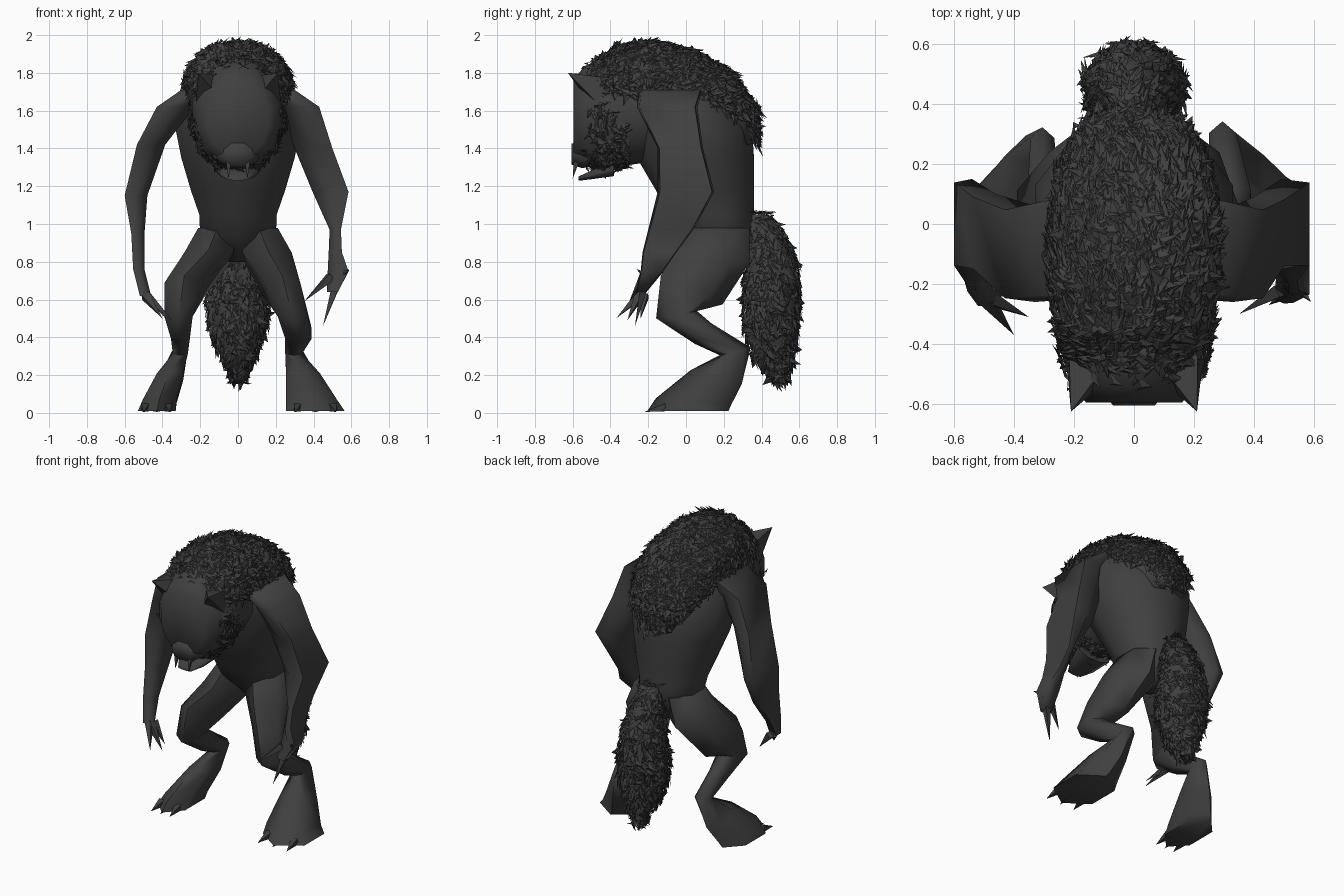
import bpy, bmesh, math, random
from mathutils import Vector

if "Cube" in bpy.data.objects:
    bpy.data.objects.remove(bpy.data.objects["Cube"])

random.seed(4)
hide = bpy.data.materials.new("dark_grey_hide")
hide.diffuse_color = (0.05, 0.05, 0.05, 1)
hide.use_nodes = True
hide.node_tree.nodes["Principled BSDF"].inputs["Base Color"].default_value = hide.diffuse_color


def finish(name, bm, smooth=True):
    bmesh.ops.recalc_face_normals(bm, faces=bm.faces)
    me = bpy.data.meshes.new(name)
    bm.to_mesh(me)
    bm.free()
    ob = bpy.data.objects.new(name, me)
    bpy.context.collection.objects.link(ob)
    me.materials.append(hide)
    if smooth:
        bpy.ops.object.select_all(action='DESELECT')
        ob.select_set(True)
        bpy.context.view_layer.objects.active = ob
        bpy.ops.object.shade_smooth_by_angle(angle=math.radians(75))
    return ob


def loft(name, rings, n=8, side=1, flat_outside=False):
    """Skin through ellipses: x, y, z, half width, half depth, tilt about x in degrees."""
    bm = bmesh.new()
    loops = []
    for x, y, z, a, b, tilt in rings:
        t = math.radians(tilt)
        loop = []
        for i in range(n):
            u = 2 * math.pi * (i + 0.5) / n
            s = b * math.sin(u)
            if flat_outside and math.cos(u) > .1:
                s = math.copysign(b * .92, s)
            loop.append(bm.verts.new((side * (x + a * math.cos(u) / math.cos(math.pi / n)),
                                      y + s * math.cos(t), max(0, z + s * math.sin(t)))))
        loops.append(loop)
    for p, q in zip(loops, loops[1:]):
        for i in range(n):
            j = (i + 1) % n
            bm.faces.new((p[i], p[j], q[j], q[i]))
    bm.faces.new(loops[0])
    bm.faces.new(loops[-1])
    return finish(name, bm)


def spike(name, base, tip, r, n=4):
    """Pointed claw, ear or tooth from base to tip."""
    base, tip = Vector(base), Vector(tip)
    d = (tip - base).normalized()
    s = d.orthogonal().normalized()
    c = d.cross(s)
    bm = bmesh.new()
    ring = [bm.verts.new(base + r * (s * math.cos(2 * math.pi * i / n)
                                     + c * math.sin(2 * math.pi * i / n))) for i in range(n)]
    top = bm.verts.new(tip)
    for i in range(n):
        bm.faces.new((ring[i], ring[(i + 1) % n], top))
    bm.faces.new(ring)
    return finish(name, bm, False)


def fur(name, ob, count, flow, size, keep=lambda p, nrm: True):
    """Scatter ragged pointed tufts over a surface, combed along flow."""
    bm = bmesh.new()
    tris = []
    me = ob.data
    me.calc_loop_triangles()
    for t in me.loop_triangles:
        a, b, c = (me.vertices[i].co for i in t.vertices)
        if keep((a + b + c) / 3, t.normal):
            tris.append((a, b, c, t.normal.copy(), t.area))
    for a, b, c, nrm, _ in random.choices(tris, [t[4] for t in tris], k=count):
        u, v = random.random(), random.random()
        if u + v > 1:
            u, v = 1 - u, 1 - v
        p = a + (b - a) * u + (c - a) * v
        d = Vector(flow) + Vector([random.uniform(-1, 1) for _ in range(3)])
        d = (d - nrm * d.dot(nrm)).normalized()
        s = nrm.cross(d) * size * random.uniform(.3, .55)
        tip = p + d * size * random.uniform(.7, 1.4) + nrm * size * random.uniform(.1, .45)
        mid = p + d * size * .35 + nrm * size * .25
        v0, v1, v2, v3 = (bm.verts.new(k) for k in (p - s, mid - s * .2, p + s, tip))
        bm.faces.new((v0, v1, v3))
        bm.faces.new((v1, v2, v3))
    return finish(name, bm, False)


# Hunched body
loft("torso", [(0, .20, .80, .05, .10, 0), (0, .17, .93, .20, .19, 0),
               (0, .13, 1.05, .205, .23, 0), (0, .10, 1.18, .25, .26, 0),
               (0, .05, 1.35, .30, .31, 0), (0, .03, 1.50, .33, .32, 0),
               (0, -.03, 1.67, .29, .31, 0), (0, -.10, 1.82, .18, .22, 0)], 10)

# Head with broad flat face
head = loft("head", [(0, -.18, 1.60, .24, .27, 90), (0, -.32, 1.60, .25, .29, 90),
                     (0, -.44, 1.58, .24, .31, 90), (0, -.54, 1.57, .21, .26, 90),
                     (0, -.595, 1.56, .16, .21, 90)], 14)
loft("snout", [(0, -.42, 1.39, .13, .08, 90), (0, -.55, 1.37, .11, .08, 90),
               (0, -.605, 1.37, .07, .06, 90)], 8)
loft("lower_jaw", [(0, -.38, 1.30, .12, .05, 90), (0, -.50, 1.26, .09, .025, 90),
                   (0, -.57, 1.24, .05, .012, 90)], 8)
for s in (-1, 1):
    spike("ear", (s * .15, -.46, 1.71), (s * .21, -.625, 1.80), .105)
    spike("fang", (s * .05, -.58, 1.33), (s * .05, -.60, 1.24), .02)

# Furry mantle tapering down the back, and mane around the face
mantle = loft("mantle", [(0, -.46, 1.71, .20, .13, 90), (0, -.37, 1.74, .24, .195, 90),
                         (0, -.20, 1.73, .27, .23, 90), (0, .0, 1.70, .275, .22, 85),
                         (0, .15, 1.65, .25, .175, 60), (0, .26, 1.54, .20, .13, 30),
                         (0, .33, 1.42, .11, .05, 10)], 18)
fur("mantle_fur", mantle, 2000, (0, .8, -.3), .065,
    lambda p, nrm: nrm.z > -.2 and nrm.y > -.8)
fur("mane_fur", head, 700, (0, .5, -.5), .05,
    lambda p, nrm: -.5 < p.y < -.28 and (p.z < 1.6 or p.z > 1.75))

# Bushy tail
tail = loft("tail", [(0, .38, 1.05, .04, .05, 0), (0, .42, .95, .08, .10, 0),
                     (0, .45, .80, .12, .135, 0), (0, .455, .60, .16, .145, 0),
                     (0, .45, .45, .145, .14, 0), (0, .46, .30, .085, .11, 0),
                     (0, .50, .17, .025, .035, 0)], 12)
fur("tail_fur", tail, 1100, (0, .1, -1), .06)

# Legs: thigh, knee, backward hock and spreading foot
hip = [(.11, .17, .98, .10, .17, 0), (.155, .14, .83, .13, .20, -10)]
loft("right_leg", hip + [
    (.235, .03, .65, .095, .18, -25), (.29, -.05, .52, .08, .11, 10),
    (.32, .09, .42, .07, .07, 50), (.295, .265, .325, .045, .08, 15),
    (.345, .16, .19, .09, .14, -15), (.39, .04, .06, .135, .20, -5),
    (.41, .01, .01, .155, .215, 0)], 6)
loft("left_leg", hip + [
    (.285, .03, .65, .105, .18, -25), (.315, -.05, .52, .075, .11, 10),
    (.305, .09, .42, .05, .07, 50), (.305, .25, .325, .04, .075, 15),
    (.36, .16, .19, .07, .14, -15), (.415, .04, .06, .09, .20, -5),
    (.43, .01, .01, .10, .215, 0)], 6, -1)
for x, w in ((.41, .155), (-.43, .10)):
    for k in (-1, 0, 1):
        spike("toe_claw", (x + k * w * .6, -.11, .03), (x + k * w * .7, -.22, .005), .03)

# Long arms hanging from the shoulders, with flat outer sides
loft("right_arm", [(.20, -.08, 1.71, .10, .17, 0), (.33, -.10, 1.62, .10, .16, 0),
                   (.40, -.03, 1.40, .10, .12, 0), (.49, .0, 1.17, .095, .15, 0),
                   (.515, -.08, .97, .03, .12, 0), (.515, -.14, .85, .035, .09, 0),
                   (.53, -.18, .75, .055, .06, 0), (.50, -.24, .64, .03, .025, 0)],
     6, 1, True)
loft("left_arm", [(.20, -.08, 1.71, .10, .17, 0), (.33, -.10, 1.62, .10, .16, 0),
                  (.46, -.03, 1.42, .075, .13, 0), (.54, .0, 1.15, .06, .15, 0),
                  (.53, -.08, .95, .035, .12, 0), (.525, -.17, .76, .03, .06, 0),
                  (.49, -.25, .62, .03, .025, 0)], 6, -1, True)

# Clawed fingers
for base, tip in (((.52, -.22, .68), (.45, -.27, .46)), ((.49, -.22, .72), (.35, -.30, .59)),
                  ((.54, -.20, .72), (.59, -.26, .76)),
                  ((-.48, -.25, .62), (-.35, -.31, .49)), ((-.49, -.25, .62), (-.40, -.37, .50)),
                  ((-.48, -.22, .62), (-.38, -.24, .50))):
    spike("finger", base, tip, .03)
